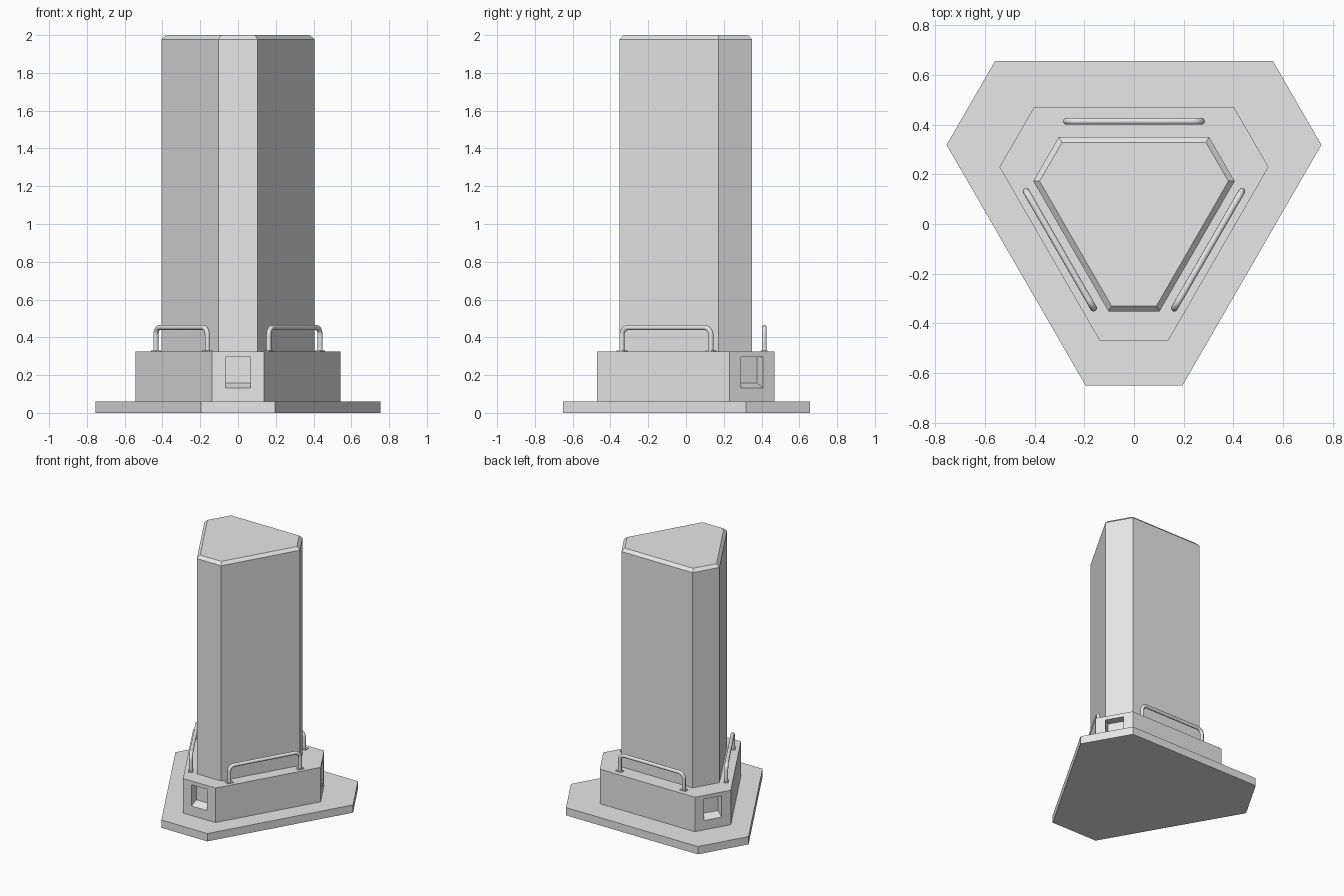
import bpy, bmesh
from math import pi, sin, cos, radians
from mathutils import Matrix, Vector

if "Cube" in bpy.data.objects:
    bpy.data.objects.remove(bpy.data.objects["Cube"], do_unlink=True)

grey = bpy.data.materials.new("light grey")
grey.use_nodes = True
grey.diffuse_color = (0.8, 0.8, 0.8, 1)
grey.node_tree.nodes["Principled BSDF"].inputs["Base Color"].default_value = (0.8, 0.8, 0.8, 1)


def make_object(name, bm):
    bmesh.ops.recalc_face_normals(bm, faces=bm.faces)
    mesh = bpy.data.meshes.new(name)
    bm.to_mesh(mesh)
    bm.free()
    mesh.materials.append(grey)
    obj = bpy.data.objects.new(name, mesh)
    bpy.context.collection.objects.link(obj)
    return obj


def turn(index, centre_y):
    """Third-of-a-turn copies about an upright axis."""
    return Matrix.Translation((0, centre_y, 0)) @ Matrix.Rotation(index * 2 * pi / 3, 4, "Z")


def extrude(bm, points, offset):
    face = bm.faces.new([bm.verts.new(p) for p in points])
    result = bmesh.ops.extrude_face_region(bm, geom=[face])
    moved = [v for v in result["geom"] if isinstance(v, bmesh.types.BMVert)]
    bmesh.ops.translate(bm, verts=moved, vec=offset)


def prism(name, apothem, half, centre_y, z0, z1, chamfer=0):
    """Triangular prism with its three corners cut flat."""
    bm = bmesh.new()
    outline = [turn(i, centre_y) @ Vector((s * half, -apothem, z0))
               for i in range(3) for s in (-1, 1)]
    extrude(bm, outline, (0, 0, z1 - z0))
    if chamfer:
        rim = [e for e in bm.edges if all(v.co.z > z1 - 0.001 for v in e.verts)]
        bmesh.ops.bevel(bm, geom=rim, offset=chamfer, segments=1, affect="EDGES")
    return make_object(name, bm)


# Ground slab, plinth and column
prism("ground_slab", 0.759, 0.195, 0.108, 0, 0.06)
plinth = prism("plinth", 0.546, 0.138, 0.076, 0.06, 0.325)
column = prism("column", 0.409, 0.103, 0.057, 0.325, 2.0, 0.022)

# Recesses with sloping sills, cut into the plinth's narrow faces
bm = bmesh.new()
front, back = -0.546, -0.486
profile = [(front - 0.03, 0.12), (back, 0.158), (back, 0.296), (front - 0.03, 0.296)]
for i in range(3):
    place = turn(i, 0.076)
    points = [place @ Vector((-0.067, y, z)) for y, z in profile]
    extrude(bm, points, place.to_3x3() @ Vector((0.134, 0, 0)))
cutter = make_object("recess_cutter", bm)
cutter.hide_render = True
cut = plinth.modifiers.new("recesses", "BOOLEAN")
cut.operation = "DIFFERENCE"
cut.solver = "EXACT"
cut.object = cutter
bpy.context.view_layer.objects.active = plinth
bpy.ops.object.modifier_apply(modifier=cut.name)
bpy.data.objects.remove(cutter, do_unlink=True)

# Handrails with foot plates along the wide faces
SPAN, RADIUS, BEND, OUT = 0.272, 0.0135, 0.04, 0.345
FLOOR, TOP = 0.325, 0.452
arc = [(SPAN - BEND + BEND * cos(a), TOP - BEND + BEND * sin(a))
       for a in (radians(15 * k) for k in range(7))]
half_path = [(SPAN, FLOOR)] + arc
path = half_path + [(-x, z) for x, z in reversed(half_path)]

for i, side in enumerate(("back", "right", "left")):
    place = turn(i, 0.069)
    curve = bpy.data.curves.new(side + "_handrail", "CURVE")
    curve.dimensions = "3D"
    curve.bevel_depth = RADIUS
    curve.bevel_resolution = 3
    curve.use_fill_caps = True
    spline = curve.splines.new("POLY")
    spline.points.add(len(path) - 1)
    for point, (x, z) in zip(spline.points, path):
        point.co = (*(place @ Vector((x, OUT, z))), 1)
    curve.materials.append(grey)
    rail = bpy.data.objects.new(side + "_handrail", curve)
    bpy.context.collection.objects.link(rail)
    bpy.ops.object.select_all(action="DESELECT")
    rail.select_set(True)
    bpy.context.view_layer.objects.active = rail
    bpy.ops.object.convert(target="MESH")
    bpy.ops.object.shade_smooth_by_angle(angle=radians(40))

    bm = bmesh.new()
    for s in (-1, 1):
        size = Matrix.Diagonal((0.048, 0.034, 0.006, 1))
        spot = Matrix.Translation((s * SPAN, OUT, FLOOR + 0.002))
        bmesh.ops.create_cube(bm, size=1, matrix=place @ spot @ size)
    make_object(side + "_rail_feet", bm)
